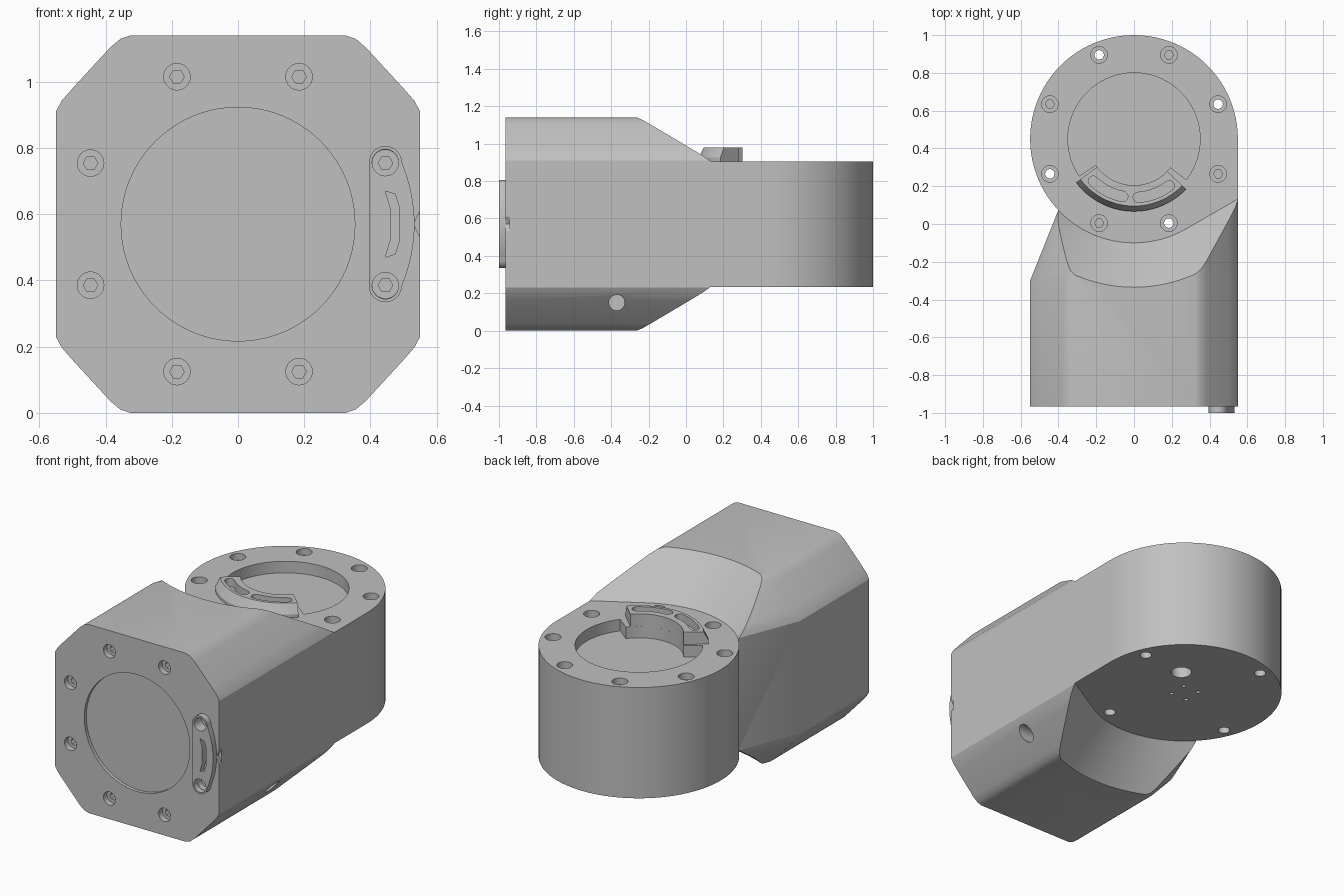
import bpy, bmesh, math
from mathutils import Vector

cube = bpy.data.objects.get("Cube")
if cube:
    bpy.data.objects.remove(cube)

grey = bpy.data.materials.new("light_grey")
grey.use_nodes = True
colour = (0.53, 0.53, 0.53, 1)
grey.diffuse_color = colour
grey.node_tree.nodes["Principled BSDF"].inputs["Base Color"].default_value = colour

BOTTOM, TOP, HEIGHT = 0.235, 0.905, 1.14   # drum faces, overall height
MID = HEIGHT / 2
FRONT = -0.965
HUB = Vector((0, 0.45))                     # drum axis in plan
R = 0.55


def loft(name, rings):
    """Closed solid through rings with equal point counts."""
    bm = bmesh.new()
    loops = [[bm.verts.new(p) for p in ring] for ring in rings]
    n = len(loops[0])
    for low, high in zip(loops, loops[1:]):
        for i in range(n):
            j = (i + 1) % n
            bm.faces.new((low[i], low[j], high[j], high[i]))
    bm.faces.new(loops[0])
    bm.faces.new(loops[-1])
    bmesh.ops.recalc_face_normals(bm, faces=bm.faces)
    mesh = bpy.data.meshes.new(name)
    bm.to_mesh(mesh)
    bm.free()
    mesh.materials.append(grey)
    obj = bpy.data.objects.new(name, mesh)
    bpy.context.collection.objects.link(obj)
    return obj


def place(outline, axis, d):
    """Put a flat outline at distance d along an axis."""
    make = {"X": lambda u, v: (d, u, v), "Y": lambda u, v: (u, d, v), "Z": lambda u, v: (u, v, d)}
    return [make[axis](u, v) for u, v in outline]


def prism(outline, axis, a, b):
    return loft("prism", [place(outline, axis, a), place(outline, axis, b)])


def arc(c, r, start, end, n):
    angles = [math.radians(start + (end - start) * i / n) for i in range(n + 1)]
    return [(c[0] + r * math.cos(t), c[1] + r * math.sin(t)) for t in angles]


def disc(c, r, n=32):
    return arc(c, r, 0, 360, n)[:-1]


def band(c, r0, r1, start, end, n=24):
    return arc(c, r1, start, end, n) + arc(c, r0, end, start, n)


def combine(obj, other, operation="DIFFERENCE"):
    """Apply a boolean and drop the helper."""
    other.hide_render = True
    mod = obj.modifiers.new("cut", "BOOLEAN")
    mod.operation = operation
    mod.solver = "EXACT"
    mod.object = other
    bpy.context.view_layer.objects.active = obj
    bpy.ops.object.modifier_apply(modifier=mod.name)
    bpy.data.objects.remove(other)


def finish(obj):
    bpy.ops.object.select_all(action="DESELECT")
    obj.select_set(True)
    bpy.context.view_layer.objects.active = obj
    bpy.ops.object.shade_smooth_by_angle(angle=math.radians(25))


# Housing: octagonal section whose left side tapers towards the drum
corner = [(0.55, 0.34), (0.533, 0.372), (0.5, 0.41), (0.385, 0.535), (0.355, 0.56), (0.325, 0.57)]
right = [(x, -z) for x, z in reversed(corner)] + corner


def section(y):
    shift = max(0, (y + 0.3) * 0.4)
    left = [(shift - x, z) for x, z in reversed(right)]
    return place([(x, MID + z) for x, z in right + left], "Y", y)


body = loft("housing", [section(y) for y in (FRONT, -0.3, HUB.y)])

# Conical shoulders, running straight on to the right wall
along = Vector((math.cos(math.radians(30)), 0.5))


def shoulder(r):
    pts = [Vector(p) for p in arc(HUB, r, 120, 300, 48)]
    return [pts[0] + along * 1.5] + pts + [pts[-1] + along * 1.5]


for face, out in ((TOP, 1), (BOTTOM, -1)):
    combine(body, loft("shoulder_cutter", [place(shoulder(R + d), "Z", face + out * d) for d in (0, 0.4)]))

# Drum
combine(body, prism(disc(HUB, R, 96), "Z", BOTTOM, TOP), "UNION")

# Pocket in the drum top, stepped in behind the clip
combine(body, prism(disc(HUB, 0.245, 64), "Z", TOP - 0.07, TOP + 0.1))
combine(body, prism(band(HUB, 0.1, 0.35, -38, 214, 64), "Z", TOP - 0.07, TOP + 0.1))

# Round recess in the front face
combine(body, prism(disc((0, MID), 0.353, 80), "Y", FRONT - 0.1, FRONT + 0.02))

# Screw rings: top of the drum and front face
for k in range(8):
    c = arc(HUB, 0.482, 22.5 + 45 * k, 360, 1)[0]
    combine(body, prism(disc(c, 0.044), "Z", TOP - 0.04, TOP + 0.1))
    if k % 2 == 0:
        combine(body, prism(disc(c, 0.025, 24), "Z", BOTTOM + 0.02, TOP))
        combine(body, prism(disc(c, 0.033, 24), "Z", BOTTOM - 0.4, BOTTOM + 0.05))
    else:
        combine(body, prism(disc(c, 0.024, 6), "Z", TOP - 0.08, TOP))
    c = arc((0, MID), 0.482, 22.5 + 45 * k, 360, 1)[0]
    combine(body, prism(disc(c, 0.04), "Y", FRONT - 0.1, FRONT + 0.035))
    combine(body, prism(disc(c, 0.022, 6), "Y", FRONT, FRONT + 0.08))

# Underside: cable hole and four pin holes
combine(body, prism(disc((0.165, HUB.y + 0.165), 0.058), "Z", BOTTOM - 0.1, BOTTOM + 0.1))
for k in range(4):
    c = arc(HUB, 0.075, 45 + 90 * k, 360, 1)[0]
    combine(body, prism(disc(c, 0.012, 16), "Z", BOTTOM - 0.1, BOTTOM + 0.04))

# Side hole in the lower right bevel and notch on the front right edge
combine(body, prism(disc((-0.37, 0.15), 0.042), "X", 0.34, 0.7))
combine(body, prism([(0.53, MID), (0.56, MID + 0.06), (0.56, MID - 0.06)], "Y", FRONT - 0.1, FRONT + 0.02))
finish(body)

# Curved clip on the drum, with a sloped outer face and two slots
clip = loft("top_clip", [
    place(band(HUB, 0.245, 0.383, 217, 316), "Z", TOP - 0.07),
    place(band(HUB, 0.245, 0.383, 217, 316), "Z", TOP + 0.02),
    place(band(HUB, 0.245, 0.355, 217, 316), "Z", TOP + 0.075)])


def arc_slot(r, half, start, end):
    """Arc slot with round ends."""
    a, b = (arc(HUB, r, t, 360, 1)[0] for t in (start, end))
    return (arc(HUB, r + half, start, end, 16) + arc(b, half, end, end + 180, 8)[1:-1]
            + arc(HUB, r - half, end, start, 16) + arc(a, half, start + 180, start + 360, 8)[1:-1])


for start, end in ((226, 259), (274, 307)):
    combine(clip, prism(arc_slot(0.31, 0.027, start, end), "Z", TOP + 0.025, TOP + 0.2))
finish(clip)

# Front clip: straight inner edge, bowed outer edge, finger slot and screw holes
X, Z0, Z1 = 0.445, MID - 0.186, MID + 0.186
steps = [-1 + i / 8 for i in range(17)]
bow = [(X + 0.05 + 0.038 * (1 - t * t), MID + t * 0.186) for t in steps]
outline = bow[:-1] + arc((X, Z1), 0.05, 0, 180, 12) + arc((X, Z0), 0.05, 180, 360, 12)[:-1]
front_clip = prism(outline, "Y", -1.0, FRONT)
front_clip.name = "front_clip"
for z in (Z0, Z1):
    combine(front_clip, prism(disc((X, z), 0.04), "Y", -1.1, FRONT + 0.1))
slot = ([(0.445, MID - 0.1), (0.475, MID - 0.09), (0.487, MID - 0.05)]
        + [(0.487, MID + 0.05), (0.475, MID + 0.09), (0.445, MID + 0.1), (0.46, MID + 0.05), (0.46, MID - 0.05)])
combine(front_clip, prism(slot, "Y", -1.1, FRONT + 0.1))
finish(front_clip)
